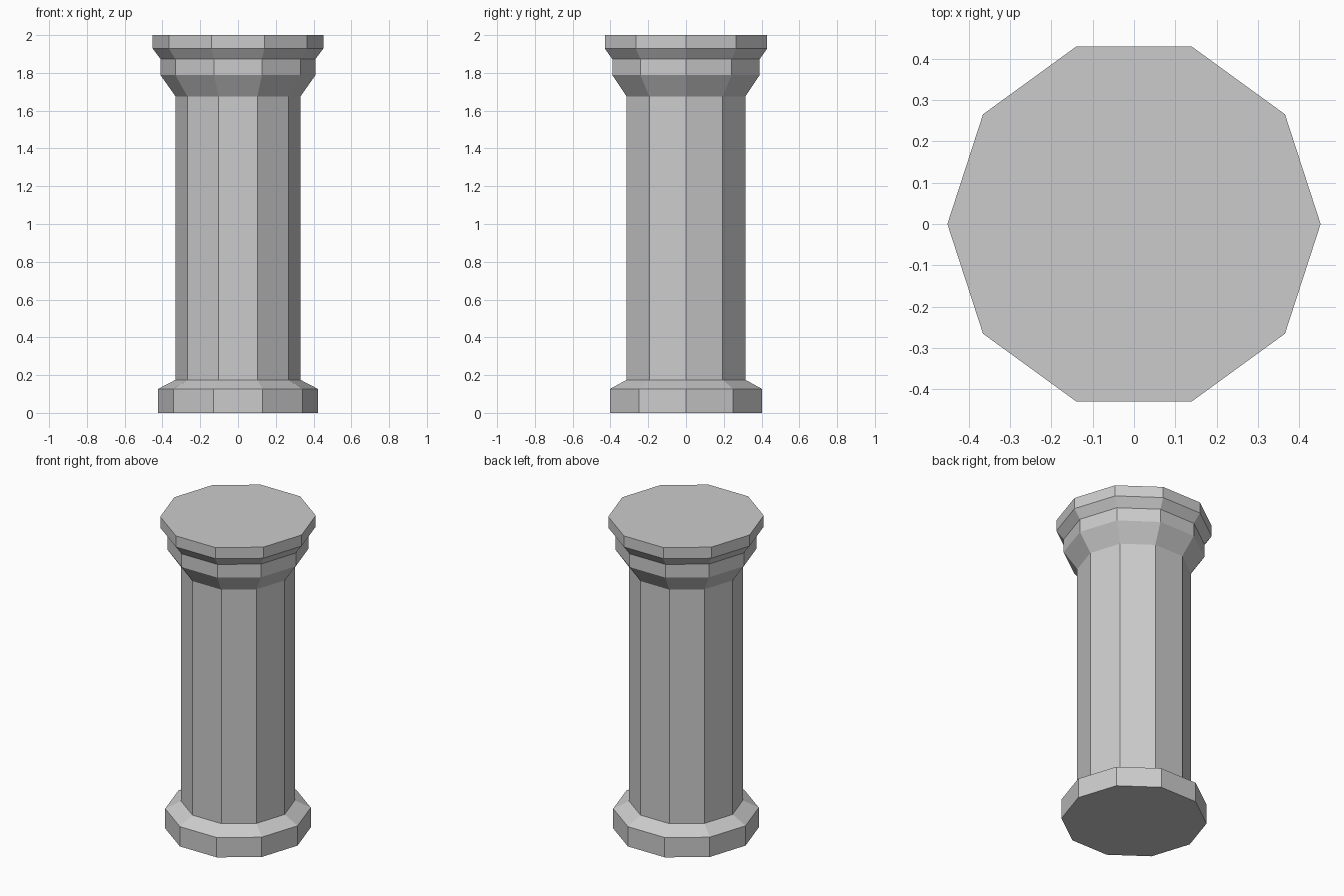
import bpy, bmesh
from math import cos, sin, tau

if "Cube" in bpy.data.objects:
    bpy.data.objects.remove(bpy.data.objects["Cube"])

SIDES = 10

# (radius, height) profile of the whole column, bottom to top
profile = [
    (0.423, 0.0), (0.423, 0.127),   # plinth
    (0.331, 0.175), (0.331, 1.676), # shaft
    (0.41, 1.788), (0.41, 1.873),   # capital band
    (0.452, 1.929), (0.452, 2.0),   # top slab
]

bm = bmesh.new()
rings = [[bm.verts.new((r * cos(tau * i / SIDES), r * sin(tau * i / SIDES), z))
          for i in range(SIDES)] for r, z in profile]

# side facets
for low, high in zip(rings, rings[1:]):
    for i in range(SIDES):
        j = (i + 1) % SIDES
        bm.faces.new((low[i], low[j], high[j], high[i]))

# flat end caps
bm.faces.new(rings[0][::-1])
bm.faces.new(rings[-1])

mesh = bpy.data.meshes.new("column")
bm.to_mesh(mesh)
bm.free()
bpy.context.collection.objects.link(bpy.data.objects.new("column", mesh))
